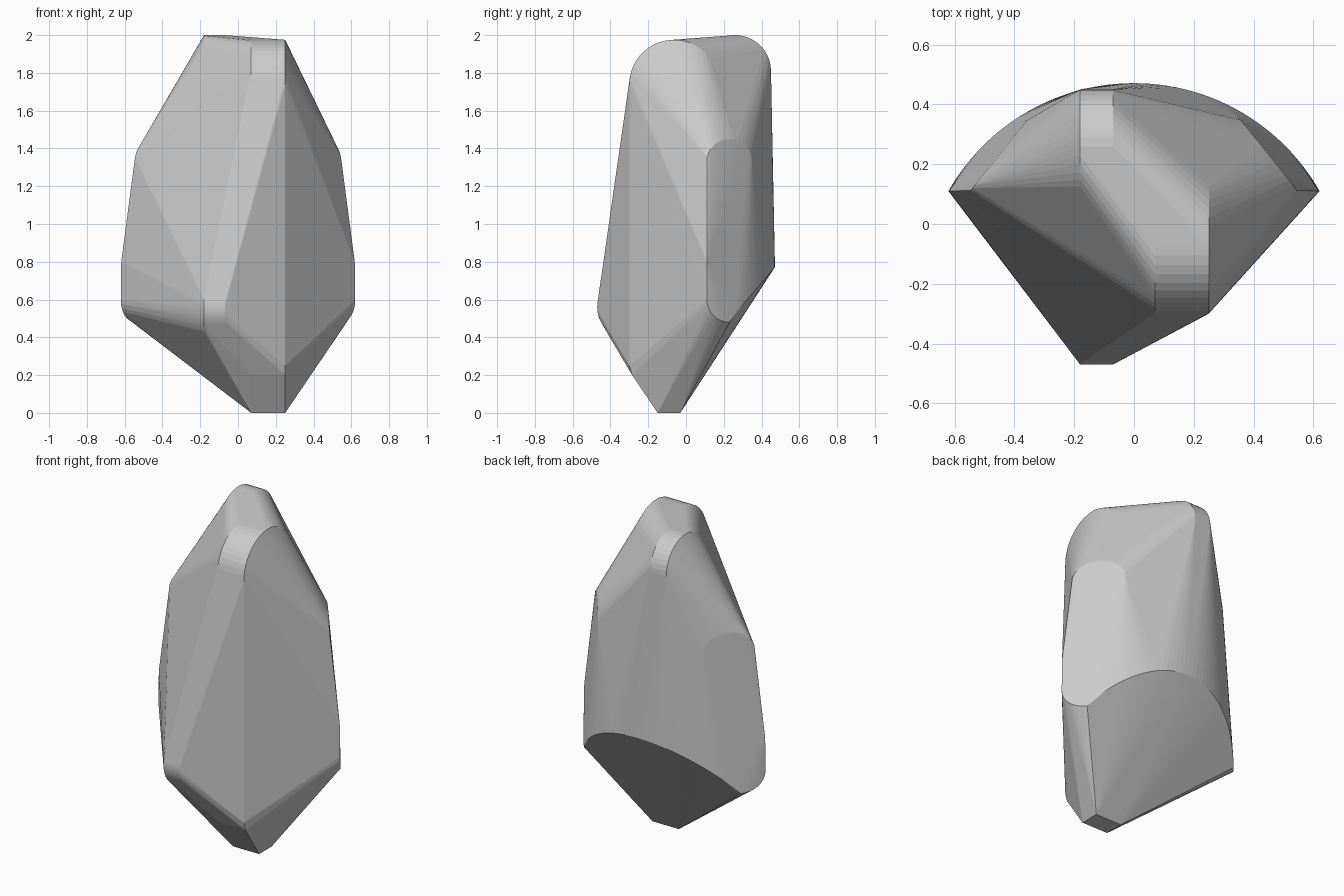
import bpy, bmesh
from math import sin, cos, radians, sqrt

if "Cube" in bpy.data.objects:
    bpy.data.objects.remove(bpy.data.objects["Cube"])

pts = []


def arc(xs, cy, cz, r, a0, a1, n=20):
    """Arc in the YZ plane, repeated at each x."""
    for i in range(n + 1):
        a = radians(a0 + (a1 - a0) * i / n)
        for x in xs:
            pts.append((x, cy + r * cos(a), cz + r * sin(a)))


def wall_x(y):
    """Half width of the curved back wall at depth y."""
    return sqrt(max(0.0, 0.714 ** 2 - (y + 0.243) ** 2))


# right-of-centre slab: foot, front edge and rounded top
slab_a = (0.07, 0.25)
for x in slab_a:
    pts += [(x, -0.15, 0), (x, -0.03, 0), (x, -0.285, 0.2), (x, -0.30, 0.25)]
arc(slab_a, -0.065, 1.74, 0.235, 180, 20)

# left-of-centre slab: rounded top at the back, rounded nose at the front
slab_b = (-0.18, -0.07)
arc(slab_b, 0.26, 1.81, 0.19, 180, 0)
arc(slab_b, -0.30, 0.56, 0.17, 165, 230)

# side panels with rounded ends, following the curved wall
for s in (-1, 1):
    pts.append((s * 0.618, 0.11, 0.8))
    for i in range(17):
        a = radians(180 * i / 16)
        y, h = 0.23 - 0.12 * cos(a), 0.12 * sin(a)
        pts.append((s * (0.547 - (y - 0.11) * 0.8), y, 1.33 + h))
        if i <= 8:
            pts.append((s * wall_x(y), y, 0.60 - h))

# lower edge of the curved back wall, rising to the middle
for i in range(41):
    a = radians(43 + 94 * i / 40)
    y = -0.243 + 0.714 * sin(a)
    pts.append((0.714 * cos(a), y, 0.49 + (y - 0.23) * 1.17))

# wrap everything in one tight skin
bm = bmesh.new()
for p in pts:
    bm.verts.new(p)
res = bmesh.ops.convex_hull(bm, input=bm.verts[:])
junk = {g for g in res["geom_interior"] + res["geom_unused"]
        if isinstance(g, bmesh.types.BMVert)}
bmesh.ops.delete(bm, geom=list(junk), context='VERTS')
bmesh.ops.dissolve_limit(bm, angle_limit=radians(0.3),
                         verts=bm.verts[:], edges=bm.edges[:])
bmesh.ops.recalc_face_normals(bm, faces=bm.faces[:])
mesh = bpy.data.meshes.new("faceted_stone")
bm.to_mesh(mesh)
bm.free()
obj = bpy.data.objects.new("faceted_stone", mesh)
bpy.context.collection.objects.link(obj)
